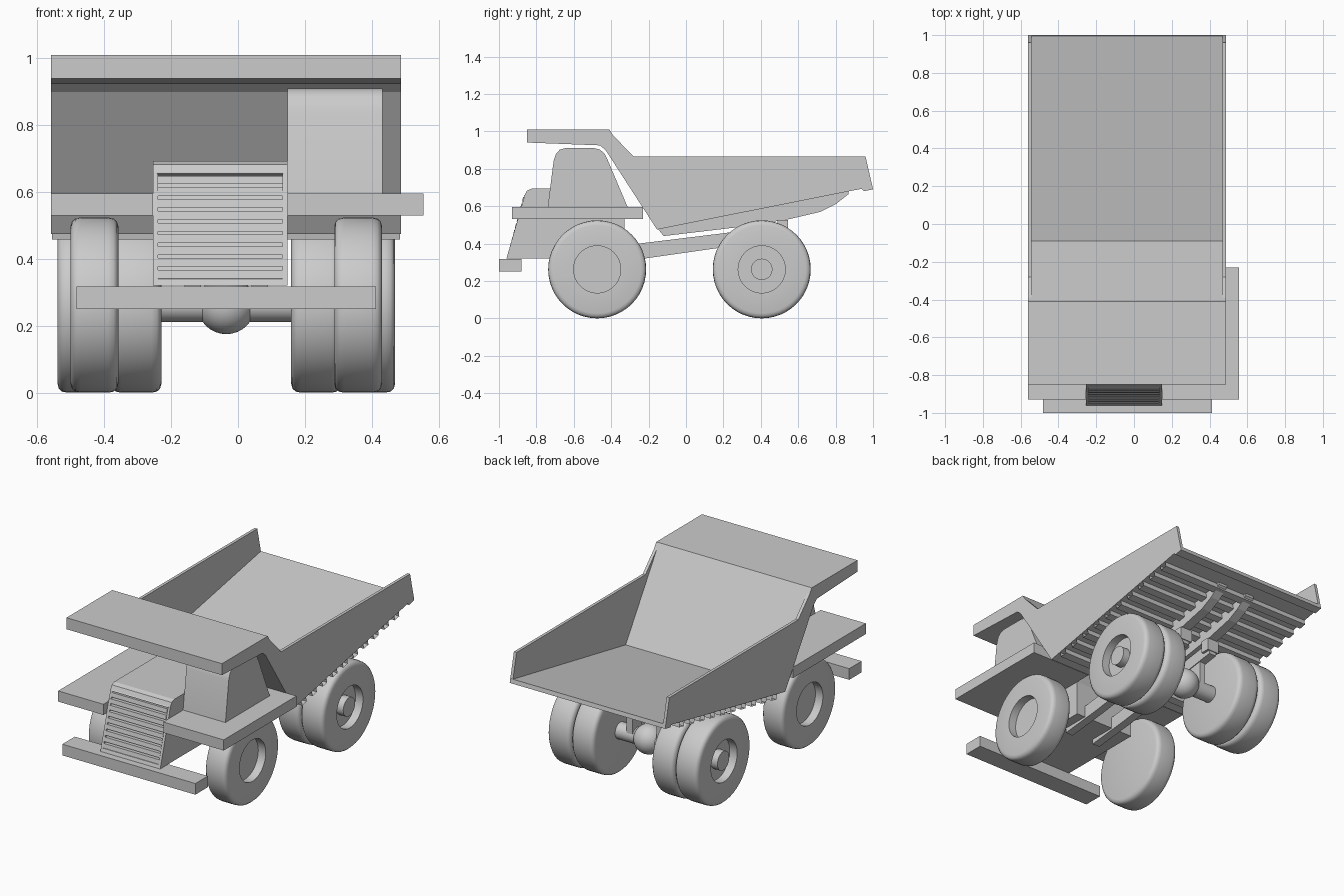
import bpy, bmesh, math
from mathutils import Matrix, Vector

cube = bpy.data.objects.get("Cube")
if cube:
    bpy.data.objects.remove(cube, do_unlink=True)

grey = bpy.data.materials.new("light grey")
grey.use_nodes = True
GREY = (0.6, 0.6, 0.6, 1)
grey.diffuse_color = GREY
grey.node_tree.nodes["Principled BSDF"].inputs["Base Color"].default_value = GREY

MID = -0.035      # centre line of the chassis
SIDES = (("right", -1), ("left", 1))


def finish(name, bm, smooth=False, normals=True):
    if normals:
        bmesh.ops.recalc_face_normals(bm, faces=bm.faces)
    mesh = bpy.data.meshes.new(name)
    bm.to_mesh(mesh)
    bm.free()
    mesh.materials.append(grey)
    obj = bpy.data.objects.new(name, mesh)
    bpy.context.collection.objects.link(obj)
    if smooth:
        bpy.ops.object.select_all(action='DESELECT')
        obj.select_set(True)
        bpy.context.view_layer.objects.active = obj
        bpy.ops.object.shade_smooth_by_angle(angle=math.radians(35))
    return obj


def extrude(name, profile, x0, x1, smooth=False, capped=True):
    """Sweep a (y, z) outline from x0 to x1."""
    bm = bmesh.new()
    a = [bm.verts.new((x0, y, z)) for y, z in profile]
    b = [bm.verts.new((x1, y, z)) for y, z in profile]
    n = len(profile)
    for i in range(n):
        j = (i + 1) % n
        bm.faces.new((a[i], a[j], b[j], b[i]))
    if capped:
        bm.faces.new(a)
        bm.faces.new(b)
    return finish(name, bm, smooth)


def box(name, x0, x1, y0, y1, z0, z1):
    return extrude(name, [(y0, z0), (y1, z0), (y1, z1), (y0, z1)], x0, x1)


def lathe(name, profile, x, y, z, side):
    """Spin an (offset, radius) outline about a sideways axis."""
    bm = bmesh.new()
    vs = [bm.verts.new((side * o, 0, r)) for o, r in profile]
    es = [bm.edges.new(p) for p in zip(vs, vs[1:])]
    bmesh.ops.spin(bm, geom=vs + es, cent=(0, 0, 0), axis=(1, 0, 0),
                   angle=math.tau, steps=48)
    bmesh.ops.remove_doubles(bm, verts=bm.verts, dist=0.0002)
    bmesh.ops.translate(bm, verts=bm.verts, vec=(x, y, z))
    return finish(name, bm, True)


# Dump body: canopy, sloped front wall and floor in one section
BED_L, BED_R = 0.487, -0.56
extrude("dump_body", [(-0.85, 1.01), (-0.41, 1.01), (-0.09, 0.51), (0.995, 0.715),
                      (1.0, 0.69), (0.95, 0.68), (0.94, 0.693), (-0.155, 0.475),
                      (-0.43, 0.9), (-0.46, 0.925), (-0.85, 0.94)], BED_R, BED_L)
wall = [(-0.42, 1.01), (-0.28, 0.865), (0.96, 0.865), (1.0, 0.69), (0.95, 0.68),
        (0.94, 0.693), (-0.155, 0.475), (-0.43, 0.9)]
extrude("right_body_wall", wall, BED_R, BED_R + 0.018)
extrude("left_body_wall", wall, BED_L - 0.018, BED_L)

# Hollow cross ribs under the floor
tilt = Matrix.Rotation(math.atan(0.2), 2)
for i in range(10):
    y = -0.055 + i * 0.099
    c = Vector((y, 0.487 + 0.2 * y))
    corners = [(-0.022, -0.014), (0.022, -0.014), (0.022, 0.018), (-0.022, 0.018)]
    extrude("floor_rib", [c + tilt @ Vector(p) for p in corners],
            BED_R + 0.003, BED_L - 0.003, capped=False)

for label, s in SIDES:
    # Long beams under the dump body
    extrude(label + "_body_beam", [(-0.155, 0.485), (-0.12, 0.44), (0.3, 0.49), (0.55, 0.53),
                                   (0.72, 0.57), (0.8, 0.61), (0.87, 0.665), (0.87, 0.69)],
            MID + s * 0.07, MID + s * 0.13)
    # Chassis rails
    extrude(label + "_chassis_rail", [(-0.5, 0.37), (-0.25, 0.4), (0.2, 0.455), (0.54, 0.505),
                                      (0.54, 0.43), (0.2, 0.38), (-0.22, 0.32), (-0.5, 0.29)],
            MID + s * 0.075, MID + s * 0.125)
    box(label + "_axle_bracket", MID + s * 0.08, MID + s * 0.12, 0.36, 0.45, 0.26, 0.45)
    box(label + "_body_hinge", MID + s * 0.06, MID + s * 0.14, 0.49, 0.545, 0.45, 0.525)

# Engine housing: notched core between two cheek plates
HOOD_R, HOOD_L = -0.255, 0.148
hood_top = [(-0.862, 0.66), (-0.85, 0.683), (-0.825, 0.693), (-0.4, 0.693),
            (-0.33, 0.53), (-0.33, 0.32), (-0.96, 0.32)]
core = [(-0.868, 0.655), (-0.838, 0.65), (-0.93, 0.345), (-0.953, 0.34)]
extrude("engine_housing", hood_top + core[::-1], HOOD_R + 0.013, HOOD_L - 0.013)
extrude("right_grille_cheek", hood_top, HOOD_R, HOOD_R + 0.015)
extrude("left_grille_cheek", hood_top, HOOD_L - 0.015, HOOD_L)

# Grille slats
for i in range(9):
    z = 0.342 + i * 0.0352
    y = -0.953 + (z - 0.34) * 0.268
    extrude("grille_slat", [(y, z), (y + 0.006, z + 0.025), (y + 0.03, z + 0.025),
                            (y + 0.03, z)], HOOD_R + 0.014, HOOD_L - 0.014)

# Deck, bumper and cab
box("right_deck", BED_R, HOOD_R, -0.93, -0.23, 0.53, 0.595)
box("left_deck", HOOD_L, 0.555, -0.93, -0.23, 0.53, 0.595)
box("front_bumper", -0.483, 0.413, -1.0, -0.88, 0.25, 0.318)
extrude("cab", [(-0.74, 0.59), (-0.708, 0.84), (-0.695, 0.88), (-0.675, 0.902), (-0.645, 0.91),
                (-0.49, 0.91), (-0.46, 0.902), (-0.435, 0.88), (-0.418, 0.845),
                (-0.31, 0.59)], HOOD_L, 0.433, smooth=True)

# Wheels
RAD, FRONT_Y, REAR_Y = 0.262, -0.475, 0.405


def wheel(name, side, inner, width, y):
    w = width
    lathe(name, [(0, 0), (0, 0.235), (0.004, 0.25), (0.014, 0.259), (0.03, RAD),
                 (w - 0.03, RAD), (w - 0.014, 0.259), (w - 0.004, 0.25), (w, 0.235),
                 (w, 0.126), (w - 0.05, 0.126), (w - 0.05, 0)],
          MID + side * inner, y, RAD, side)


def rod(name, side, start, end, radius, y):
    lathe(name, [(start, 0), (start, radius), (end, radius), (end, 0)],
          MID, y, RAD, side)


for label, s in SIDES:
    wheel(label + "_front_wheel", s, 0.323, 0.143, FRONT_Y)
    wheel(label + "_rear_inner_wheel", s, 0.194, 0.15, REAR_Y)
    wheel(label + "_rear_outer_wheel", s, 0.352, 0.153, REAR_Y)
    rod(label + "_rear_hub", s, 0.44, 0.5, 0.057, REAR_Y)
    rod(label + "_rear_axle", s, 0, 0.36, 0.05, REAR_Y)

# Differential ball on the rear axle
arc = [math.pi * i / 16 for i in range(17)]
lathe("differential", [(-0.087 * math.cos(a), 0.087 * math.sin(a)) for a in arc],
      MID, REAR_Y, RAD, 1)
